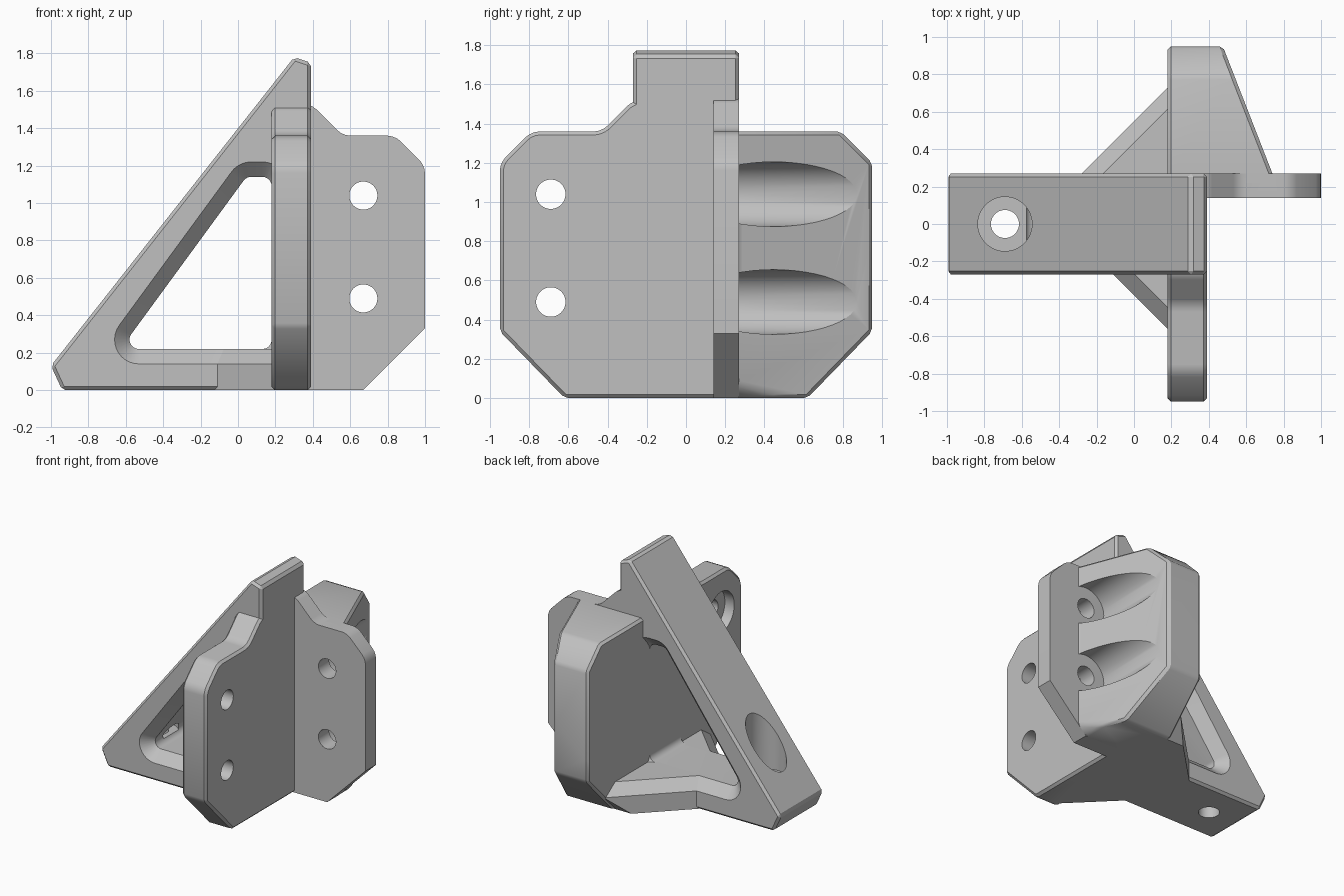
import bpy, bmesh
from math import radians, pi, cos, sin
from mathutils import Matrix, Vector

if "Cube" in bpy.data.objects:
    bpy.data.objects.remove(bpy.data.objects["Cube"], do_unlink=True)

grey = bpy.data.materials.new("plain grey")
grey.use_nodes = True
grey.diffuse_color = (0.53, 0.53, 0.53, 1)
grey.node_tree.nodes["Principled BSDF"].inputs["Base Color"].default_value = (0.53, 0.53, 0.53, 1)


def finish(bm, name):
    bmesh.ops.recalc_face_normals(bm, faces=bm.faces)
    me = bpy.data.meshes.new(name)
    bm.to_mesh(me)
    bm.free()
    me.materials.append(grey)
    ob = bpy.data.objects.new(name, me)
    bpy.context.collection.objects.link(ob)
    return ob


def prism(name, axis, profile, lo, hi, soften=0):
    """Extrude a 2D profile along an axis, optionally rounding its upper corners."""
    def place(p, t):
        return {"x": (t, *p), "y": (p[0], t, p[1]), "z": (*p, t)}[axis]
    bm = bmesh.new()
    face = bm.faces.new([bm.verts.new(place(p, lo)) for p in profile])
    ext = bmesh.ops.extrude_face_region(bm, geom=[face])
    shift = Vector(place((0, 0), hi - lo))
    bmesh.ops.translate(bm, vec=shift, verts=[g for g in ext["geom"] if isinstance(g, bmesh.types.BMVert)])
    if soften:
        edges = [e for e in bm.edges
                 if abs((e.verts[0].co - e.verts[1].co).normalized().dot(shift.normalized())) > 0.99
                 and e.verts[0].co.z > 1.1]
        bmesh.ops.bevel(bm, geom=edges, offset=soften, segments=3, profile=0.5, affect="EDGES")
    return finish(bm, name)


def hull(name, points):
    bm = bmesh.new()
    for p in points:
        bm.verts.new(p)
    out = bmesh.ops.convex_hull(bm, input=bm.verts)
    junk = {v for v in out["geom_interior"] + out["geom_unused"] if isinstance(v, bmesh.types.BMVert)}
    bmesh.ops.delete(bm, geom=list(junk), context="VERTS")
    bmesh.ops.dissolve_limit(bm, angle_limit=radians(0.5), verts=bm.verts, edges=bm.edges)
    return finish(bm, name)


def cylinder(name, axis, start, length, radius):
    bm = bmesh.new()
    bmesh.ops.create_cone(bm, cap_ends=True, segments=48, radius1=radius, radius2=radius, depth=length)
    bmesh.ops.translate(bm, vec=(0, 0, length / 2), verts=bm.verts)
    turn = {"x": Matrix.Rotation(pi / 2, 4, "Y"), "y": Matrix.Rotation(-pi / 2, 4, "X"),
            "z": Matrix.Identity(4)}[axis]
    bmesh.ops.transform(bm, matrix=Matrix.Translation(start) @ turn, verts=bm.verts)
    return finish(bm, name)


def apply(ob, mod):
    bpy.context.view_layer.objects.active = ob
    bpy.ops.object.modifier_apply(modifier=mod.name)


def combine(ob, other, operation):
    mod = ob.modifiers.new("combine", "BOOLEAN")
    mod.operation, mod.solver, mod.object = operation, "EXACT", other
    apply(ob, mod)
    bpy.data.objects.remove(other, do_unlink=True)


def chamfer(ob, width=0.018):
    mod = ob.modifiers.new("chamfer", "BEVEL")
    mod.width, mod.segments = width, 1
    mod.limit_method, mod.angle_limit = "ANGLE", radians(30)
    apply(ob, mod)


# Triangular arm
half = 0.27
bracket = prism("corner_bracket", "y",
                [(-1, 0.13), (-0.94, 0), (0.39, 0), (0.39, 1.75), (0.3, 1.78)], -half, half)
chamfer(bracket)

# Window in the arm, flared towards both sides
core = [(-0.53, 0.27), (0.13, 0.27), (0.13, 1.09), (0.07, 1.09)]


def ring(y, r, n=32):
    return [(x + r * cos(2 * pi * i / n), y, z + r * sin(2 * pi * i / n))
            for x, z in core for i in range(n)]


combine(bracket, hull("window_cut", ring(-0.25, 0.05) + ring(0.25, 0.05)), "DIFFERENCE")
for s in (-1, 1):
    combine(bracket, hull("flare_cut", ring(s * 0.19, 0.05) + ring(s * 0.29, 0.15)), "DIFFERENCE")

# Countersunk screw hole in the arm tip
combine(bracket, cylinder("arm_bore", "z", (-0.69, 0, 0.25), 0.8, 0.145), "DIFFERENCE")
combine(bracket, cylinder("arm_hole", "z", (-0.69, 0, -0.1), 0.6, 0.075), "DIFFERENCE")

# Front mounting plate
plate = prism("front_plate", "x",
              [(0.25, 0), (-0.62, 0), (-0.95, 0.34), (-0.95, 1.2), (-0.79, 1.36), (-0.43, 1.36),
               (-0.27, 1.52), (0, 1.52), (0.25, 1.3)], 0.18, 0.39, soften=0.04)
chamfer(plate)

# Side flange
flange = prism("side_flange", "y",
               [(0.3, 0), (0.67, 0), (1, 0.33), (1, 1.2), (0.84, 1.36), (0.56, 1.36),
                (0.39, 1.53), (0.3, 1.53)], 0.14, half, soften=0.04)

# Rear wedge, trimmed to the outline of both plates
wedge = prism("rear_wedge", "z",
              [(0.18, 0.2), (0.74, 0.2), (0.74, half), (0.475, 0.95), (0.18, 0.95)], 0, 1.36)
combine(wedge, prism("side_trim", "x",
                     [(0, -0.1), (0.523, -0.1), (0.95, 0.34), (0.95, 1.2), (0.69, 1.46), (0, 1.46)],
                     0, 1, soften=0), "INTERSECT")
combine(wedge, prism("flange_trim", "y",
                     [(0, -0.1), (0.57, -0.1), (1.1, 0.43), (1.1, 1.5), (0, 1.5)], 0, 1.2), "INTERSECT")
chamfer(wedge)


# Floor gussets beside the arm
def gusset(s, reach):
    pts = [(-0.1 - reach + 0.27, 0.17, 0), (0.6 - reach, 0.6, 0), (0.22, 0.6, 0), (0.22, 0.17, 0),
           (0.17 - reach, 0.17, 0), (0.17 - reach, 0.17, 0.14),
           (min(0.19, 0.74 - reach), min(0.74, 0.19 + reach), 0.14), (0.22, min(0.74, 0.22 + reach), 0.14),
           (0.285 - reach, 0.17, 0.22), (0.22, 0.105 + reach, 0.22), (0.22, 0.17, 0.22)]
    return hull("floor_gusset", [(x, s * y, z) for x, y, z in pts])


for part in (plate, wedge, flange, gusset(1, 0.55), gusset(-1, 0.38)):
    combine(bracket, part, "UNION")

# Screw holes and screw-head recesses in both plates
for z in (0.49, 1.04):
    combine(bracket, cylinder("plate_recess", "x", (0, -0.69, z), 0.26, 0.16), "DIFFERENCE")
    combine(bracket, cylinder("plate_hole", "x", (0.1, -0.69, z), 0.5, 0.075), "DIFFERENCE")
    combine(bracket, cylinder("wedge_recess", "y", (0.67, half, z), 0.9, 0.165), "DIFFERENCE")
    combine(bracket, cylinder("flange_hole", "y", (0.67, 0, z), 0.5, 0.075), "DIFFERENCE")

bpy.ops.object.select_all(action="DESELECT")
bracket.select_set(True)
bpy.context.view_layer.objects.active = bracket
bpy.ops.object.shade_smooth_by_angle(angle=radians(25))
